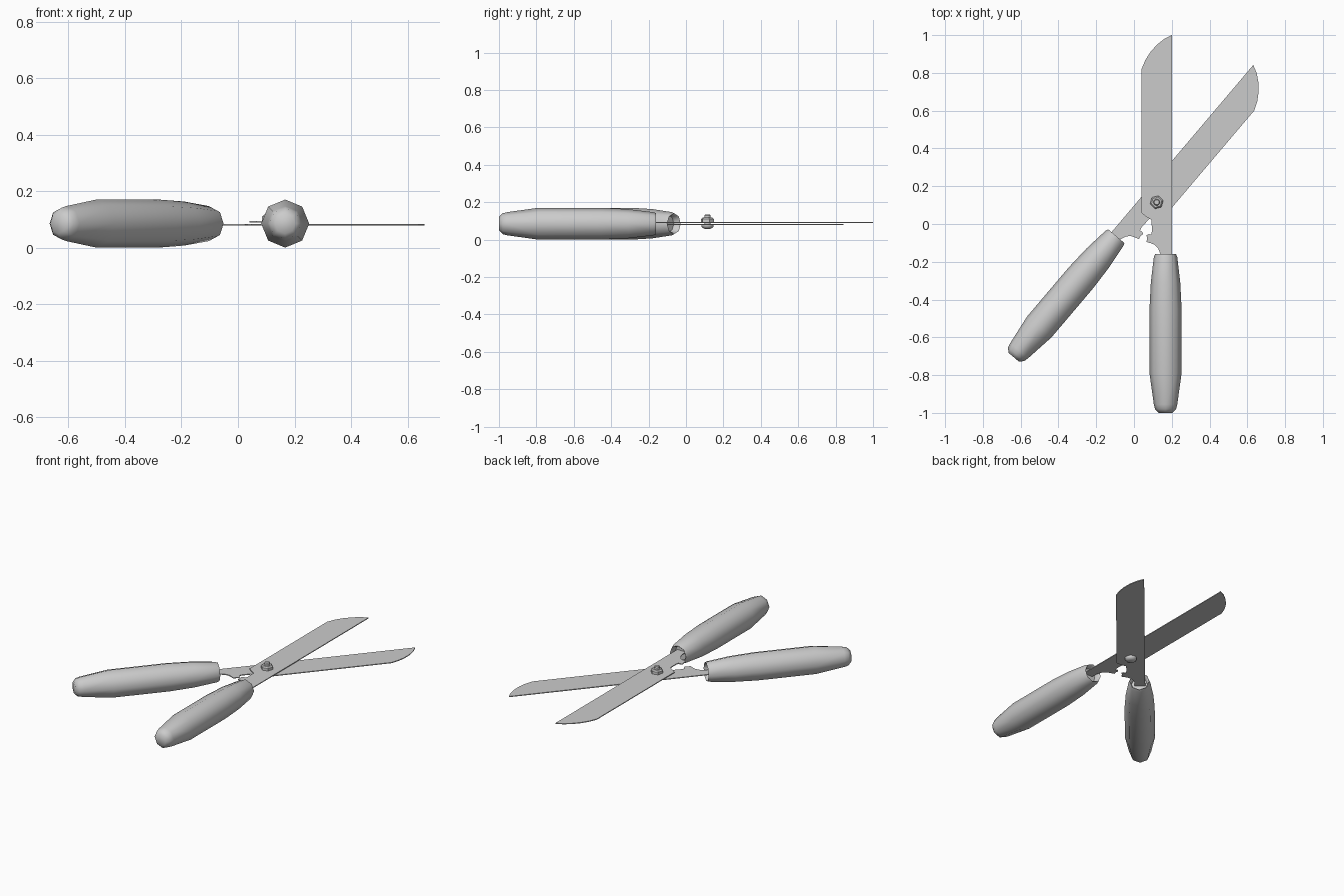
import bpy, bmesh
from math import radians, sin, cos, tau
from mathutils import Matrix, Vector

if "Cube" in bpy.data.objects:
    bpy.data.objects.remove(bpy.data.objects["Cube"])

PIVOT = Vector((0.12, 0.115, 0))
ZC = 0.085  # height of the handle axis


def finish(bm, name, matrix=Matrix.Identity(4), smooth=None):
    bm.transform(matrix)
    bmesh.ops.recalc_face_normals(bm, faces=bm.faces)
    mesh = bpy.data.meshes.new(name)
    bm.to_mesh(mesh)
    bm.free()
    obj = bpy.data.objects.new(name, mesh)
    bpy.context.collection.objects.link(obj)
    if smooth:
        bpy.ops.object.select_all(action='DESELECT')
        obj.select_set(True)
        bpy.context.view_layer.objects.active = obj
        bpy.ops.object.shade_smooth_by_angle(angle=radians(smooth))
    return obj


def plate(name, outline, z0, z1, matrix):
    bm = bmesh.new()
    face = bm.faces.new([bm.verts.new((x, y, z0)) for x, y in outline])
    top = bmesh.ops.extrude_face_region(bm, geom=[face])['geom']
    bmesh.ops.translate(bm, vec=(0, 0, z1 - z0),
                        verts=[v for v in top if isinstance(v, bmesh.types.BMVert)])
    finish(bm, name, matrix)


def turned(name, profile, sides, frame, matrix=Matrix.Identity(4), smooth=None):
    """Rings of (radius, distance) along local z, capped at both ends."""
    bm = bmesh.new()
    rings = [[bm.verts.new((r * cos(tau * i / sides), r * sin(tau * i / sides), d))
              for i in range(sides)] for r, d in profile]
    for a, b in zip(rings, rings[1:]):
        for i in range(sides):
            j = (i + 1) % sides
            bm.faces.new((a[i], a[j], b[j], b[i]))
    bm.faces.new(rings[0])
    bm.faces.new(rings[-1])
    finish(bm, name, matrix @ frame, smooth)


# Blade with curved tip, stop notch and tang reaching into the handle
BLADE = [(0.20, 1.0), (0.16, 0.98), (0.12, 0.948), (0.085, 0.908), (0.06, 0.868),
         (0.04, 0.82), (0.04, 0.058), (0.065, 0.038), (0.093, 0.022), (0.095, -0.04),
         (0.09, -0.056), (0.078, -0.053), (0.066, -0.06), (0.07, -0.075),
         (0.066, -0.095), (0.09, -0.102), (0.11, -0.11), (0.128, -0.13),
         (0.14, -0.16), (0.14, -0.30), (0.20, -0.30)]

# Eight-sided grip with a shallow socket around the tang
GRIP = [(0.046, 0.20), (0.05, 0.165), (0.056, 0.16), (0.062, 0.175), (0.078, 0.31),
        (0.085, 0.45), (0.085, 0.79), (0.062, 0.955), (0.056, 0.98), (0.036, 1.0)]
grip_frame = Matrix.Translation((0.167, 0, ZC)) @ Matrix.Rotation(radians(90), 4, 'X')

# Second half is the first one mirrored and swung about the pivot
swing = (Matrix.Translation(PIVOT) @ Matrix.Rotation(radians(-40.3), 4, 'Z')
         @ Matrix.Diagonal((-1, 1, 1, 1)) @ Matrix.Translation(-PIVOT))
for label, mat, z in (("upper", Matrix.Identity(4), 0.089), ("lower", swing, 0.079)):
    plate(label + "_blade", BLADE, z, z + 0.005, mat)
    turned(label + "_handle", GRIP, 8, grip_frame, mat, 50)

# Pivot bolt: domed head below, threaded stud and chamfered hex nut above
at_pivot = Matrix.Translation(PIVOT)
turned("pivot_bolt", [(0.016, 0.058), (0.027, 0.063), (0.033, 0.072), (0.033, 0.079),
                      (0.017, 0.079), (0.017, 0.129), (0.013, 0.134)], 16, at_pivot, smooth=35)
turned("pivot_nut", [(0.036, 0.094), (0.036, 0.110), (0.028, 0.117)], 6,
       at_pivot @ Matrix.Rotation(radians(15), 4, 'Z'))
